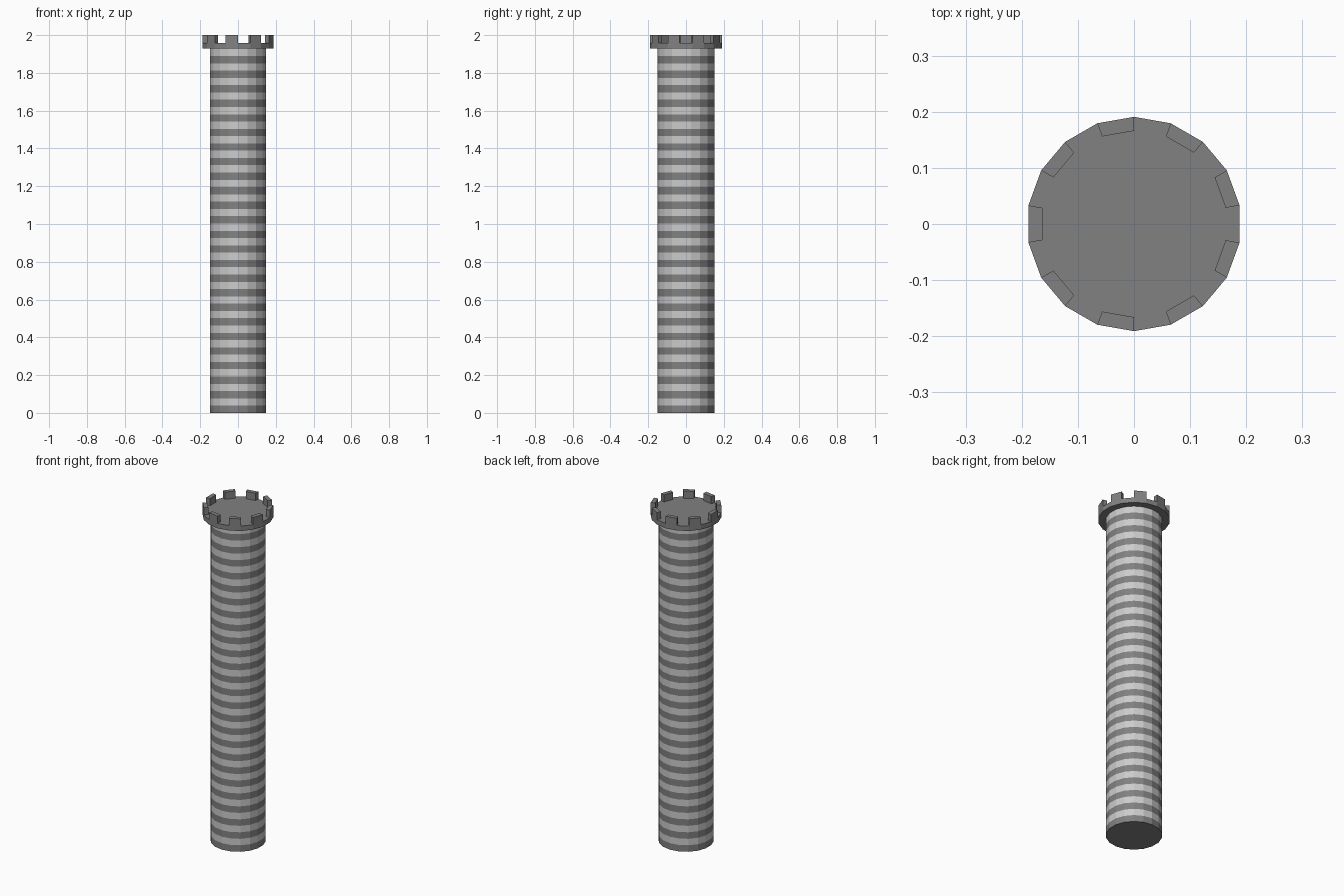
import bpy, bmesh
from math import cos, sin, radians

if "Cube" in bpy.data.objects:
    bpy.data.objects.remove(bpy.data.objects["Cube"])

SIDES = 18
BANDS = 50
SHAFT_TOP, FLOOR, TOP = 1.928, 1.957, 2.0
R_SHAFT, R_CROWN, R_INNER = 0.15, 0.191, 0.166


def material(name, v):
    m = bpy.data.materials.new(name)
    m.diffuse_color = (v, v, v, 1)
    m.use_nodes = True
    m.node_tree.nodes["Principled BSDF"].inputs["Base Color"].default_value = m.diffuse_color
    return m


def ring(bm, r, z):
    # corners at 10, 30, 50 ... degrees
    return [bm.verts.new((r * cos(radians(10 + 20 * i)), r * sin(radians(10 + 20 * i)), z))
            for i in range(SIDES)]


def bridge(bm, a, b, mat=0):
    faces = []
    for i in range(SIDES):
        j = (i + 1) % SIDES
        f = bm.faces.new((a[i], a[j], b[j], b[i]))
        f.material_index = mat
        faces.append(f)
    return faces


def finish(bm, name, mats):
    bmesh.ops.recalc_face_normals(bm, faces=bm.faces)
    me = bpy.data.meshes.new(name)
    bm.to_mesh(me)
    bm.free()
    for m in mats:
        me.materials.append(m)
    ob = bpy.data.objects.new(name, me)
    bpy.context.collection.objects.link(ob)
    return ob


dark = material("dark_stone", 0.22)
light = material("light_stone", 0.8)

# Striped shaft: alternating dark and light courses
bm = bmesh.new()
rings = [ring(bm, R_SHAFT, SHAFT_TOP * k / BANDS) for k in range(BANDS + 1)]
for k in range(BANDS):
    bridge(bm, rings[k], rings[k + 1], k % 2)
bm.faces.new(rings[0][::-1])
bm.faces.new(rings[-1])
finish(bm, "tower_shaft", [dark, light])

# Crown: overhanging slab with every second rim segment raised as a merlon
bm = bmesh.new()
low = ring(bm, R_CROWN, SHAFT_TOP)
rim = ring(bm, R_CROWN, FLOOR)
inner = ring(bm, R_INNER, FLOOR)
bm.faces.new(low[::-1])
bridge(bm, low, rim)
rim_faces = bridge(bm, rim, inner)
bm.faces.new(inner)
for f in rim_faces[::2]:
    top = bmesh.ops.extrude_discrete_faces(bm, faces=[f])["faces"][0]
    base = list(top.verts)
    # raise the segment and close its four walls
    foot = [bm.verts.new(v.co) for v in base]
    for v in base:
        v.co.z = TOP
    for i in range(4):
        j = (i + 1) % 4
        bm.faces.new((foot[i], foot[j], base[j], base[i]))
bmesh.ops.remove_doubles(bm, verts=bm.verts, dist=1e-5)
finish(bm, "battlement_crown", [dark])
